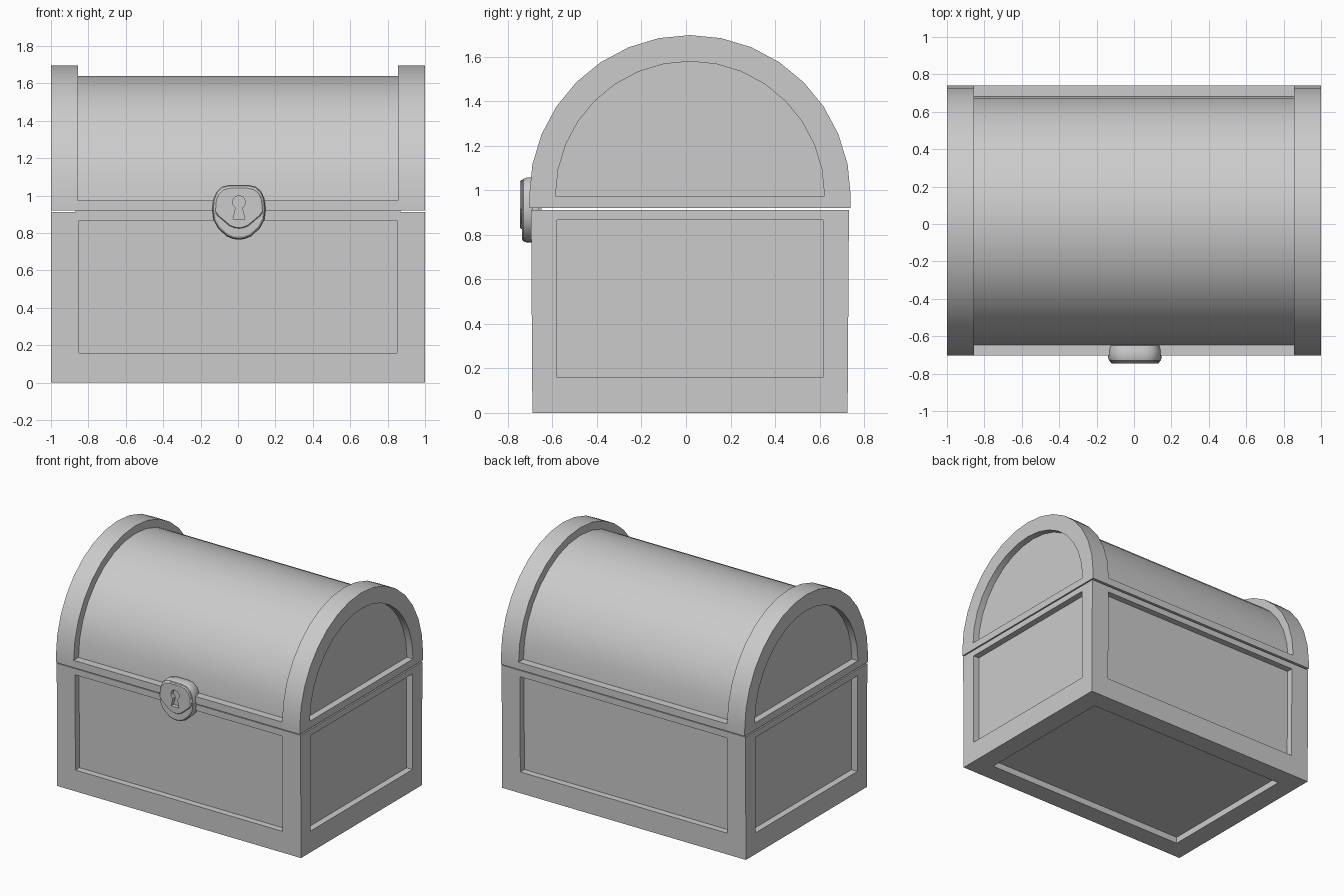
import bpy, bmesh, math

if "Cube" in bpy.data.objects:
    bpy.data.objects.remove(bpy.data.objects["Cube"])

CY = 0.018          # depth centre of the chest
SPRING = 0.975      # height where the lid arch starts


def shade(ob, angle):
    bpy.ops.object.select_all(action='DESELECT')
    bpy.context.view_layer.objects.active = ob
    ob.select_set(True)
    bpy.ops.object.shade_smooth_by_angle(angle=math.radians(angle))


def finish(name, bm, smooth=30):
    bmesh.ops.recalc_face_normals(bm, faces=bm.faces)
    mesh = bpy.data.meshes.new(name)
    bm.to_mesh(mesh)
    bm.free()
    ob = bpy.data.objects.new(name, mesh)
    bpy.context.collection.objects.link(ob)
    shade(ob, smooth)
    return ob


def prism(name, pts, place, d0, d1):
    """Extrude a 2D outline between two depths; place() maps it to 3D."""
    bm = bmesh.new()
    return loft(name, bm, [[place(p, d) for p in pts] for d in (d0, d1)])


def loft(name, bm, loops, smooth=30):
    """Skin equal-length loops and cap both ends."""
    rings = [[bm.verts.new(co) for co in loop] for loop in loops]
    bm.faces.new(rings[0])
    bm.faces.new(rings[-1][::-1])
    for a, b in zip(rings, rings[1:]):
        for i in range(len(a)):
            j = (i + 1) % len(a)
            bm.faces.new((a[i], a[j], b[j], b[i]))
    return finish(name, bm, smooth)


def box(name, x, y, z):
    pts = [(y[0], z[0]), (y[1], z[0]), (y[1], z[1]), (y[0], z[1])]
    return prism(name, pts, along_x, x[0], x[1])


def along_x(p, d):
    return (d, p[0], p[1])


def along_y(p, d):
    return (p[0], d, p[1])


def arc(r, n=16):
    return [(CY + r * math.cos(math.pi * i / n), SPRING + r * math.sin(math.pi * i / n))
            for i in range(n + 1)]


# Body: slightly flared box with a sunken panel on each side and underneath
bm = bmesh.new()


def ring(x, y, z):
    return [bm.verts.new((sx * x, CY + sy * y, z))
            for sx, sy in ((-1, -1), (1, -1), (1, 1), (-1, 1))]


def sunken(frame, panel, depth):
    """Frame border, recess walls and recessed panel; depth is the inward offset."""
    o, a = frame, [bm.verts.new(p) for p in panel]
    b = [bm.verts.new([c + d for c, d in zip(p, depth)]) for p in panel]
    for i in range(4):
        j = (i + 1) % 4
        bm.faces.new((o[i], o[j], a[j], a[i]))
        bm.faces.new((a[i], a[j], b[j], b[i]))
    bm.faces.new(b)


low, high = ring(1, 0.708, 0), ring(1, 0.714, 0.912)
bm.faces.new(high)
Z0, Z1, SINK = 0.158, 0.866, 0.048
for k, s in ((0, -1), (2, 1)):      # front and back
    frame = [low[k], low[k + 1], high[k + 1], high[k]]
    panel = [(math.copysign(0.85, v.co.x), CY + s * (0.709 if z == Z0 else 0.7137), z)
             for v, z in zip(frame, (Z0, Z0, Z1, Z1))]
    sunken(frame, panel, (0, -s * SINK, 0))
for k, s in ((1, 1), (3, -1)):      # ends
    m = (k + 1) % 4
    frame = [low[k], low[m], high[m], high[k]]
    panel = [(s, CY + math.copysign(0.597, v.co.y), z)
             for v, z in zip(frame, (Z0, Z0, Z1, Z1))]
    sunken(frame, panel, (-s * SINK, 0, 0))
sunken(low, [(math.copysign(0.85, v.co.x), CY + math.copysign(0.56, v.co.y), 0)
             for v in low], (0, 0, SINK))
finish("chest_body", bm)

# Thin lip in the gap between body and lid
box("front_lip", (-0.87, 0.87), (-0.69, -0.66), (0.90, 0.935))

# Lid: recessed barrel, lower rail and two framed arched ends
prism("lid_barrel", arc(0.665), along_x, -0.856, 0.856)
box("lid_rail", (-0.856, 0.856), (CY - 0.722, CY + 0.722), (0.921, SPRING))

outer, inner = arc(0.722), arc(0.604)
bottom = [(CY - 0.722, 0.921), (CY + 0.722, 0.921)]
for side, s in (("right", 1), ("left", -1)):
    bm = bmesh.new()
    o = [bm.verts.new((s, *p)) for p in outer + bottom]
    back = [bm.verts.new((s * 0.855, *p)) for p in outer + bottom]
    i1 = [bm.verts.new((s, *p)) for p in inner]
    i2 = [bm.verts.new((s * 0.95, *p)) for p in inner]
    for i in range(len(inner) - 1):
        bm.faces.new((o[i], o[i + 1], i1[i + 1], i1[i]))
    for i in range(len(inner)):
        j = (i + 1) % len(inner)
        bm.faces.new((i1[i], i1[j], i2[j], i2[i]))
    bm.faces.new((o[17], o[18], o[0], i1[0], i1[16], o[16]))
    for i in range(len(o)):
        j = (i + 1) % len(o)
        bm.faces.new((o[i], o[j], back[j], back[i]))
    bm.faces.new(i2)
    bm.faces.new(back)
    finish("lid_end_" + side, bm)

# Lock: rounded shield with a hasp plate over its upper part
LX, LZ = 0.005, 0.92


def mirrored(half):
    """Right half outline, top to bottom, reflected about the lock centre."""
    return ([(LX + x, z) for x, z in half] +
            [(LX - x, z) for x, z in reversed(half) if x > 0])


def cushion(name, half, steps):
    """Stack scaled copies of an outline for a rounded rim; steps are (depth, scale)."""
    pts = mirrored(half)
    loops = [[(LX + (x - LX) * k, y, LZ + (z - LZ) * k) for x, z in pts] for y, k in steps]
    return loft(name, bmesh.new(), loops, 40)


shield = [(0.05, 1.057), (0.09, 1.049), (0.12, 1.022), (0.136, 0.985), (0.143, 0.93),
          (0.136, 0.870), (0.112, 0.825), (0.065, 0.782), (0.03, 0.768), (0, 0.765)]
plate = [(0.047, 1.047), (0.085, 1.038), (0.112, 1.013), (0.127, 0.98),
         (0.132, 0.917), (0.115, 0.893), (0.05, 0.838), (0.022, 0.827), (0, 0.825)]
lock = cushion("lock_base", shield, [(-0.65, 0.95), (-0.68, 1), (-0.715, 1),
                                     (-0.731, 0.96), (-0.737, 0.90)])
hasp = cushion("lock_hasp", plate, [(-0.70, 1), (-0.738, 1), (-0.745, 0.95)])

# Keyhole cut through hasp and into the lock
hole = [(LX + 0.034 * math.cos(math.radians(t)), 0.965 + 0.034 * math.sin(math.radians(t)))
        for t in range(-60, 241, 20)]
hole += [(LX - 0.032, 0.875), (LX + 0.032, 0.875)]
cutter = prism("keyhole_cutter", hole, along_y, -0.715, -0.80)
cutter.hide_render = True
for ob in (lock, hasp):
    bpy.context.view_layer.objects.active = ob
    m = ob.modifiers.new("keyhole", 'BOOLEAN')
    m.object, m.operation, m.solver = cutter, 'DIFFERENCE', 'EXACT'
    bpy.ops.object.modifier_apply(modifier=m.name)
    shade(ob, 30)
bpy.data.objects.remove(cutter)
